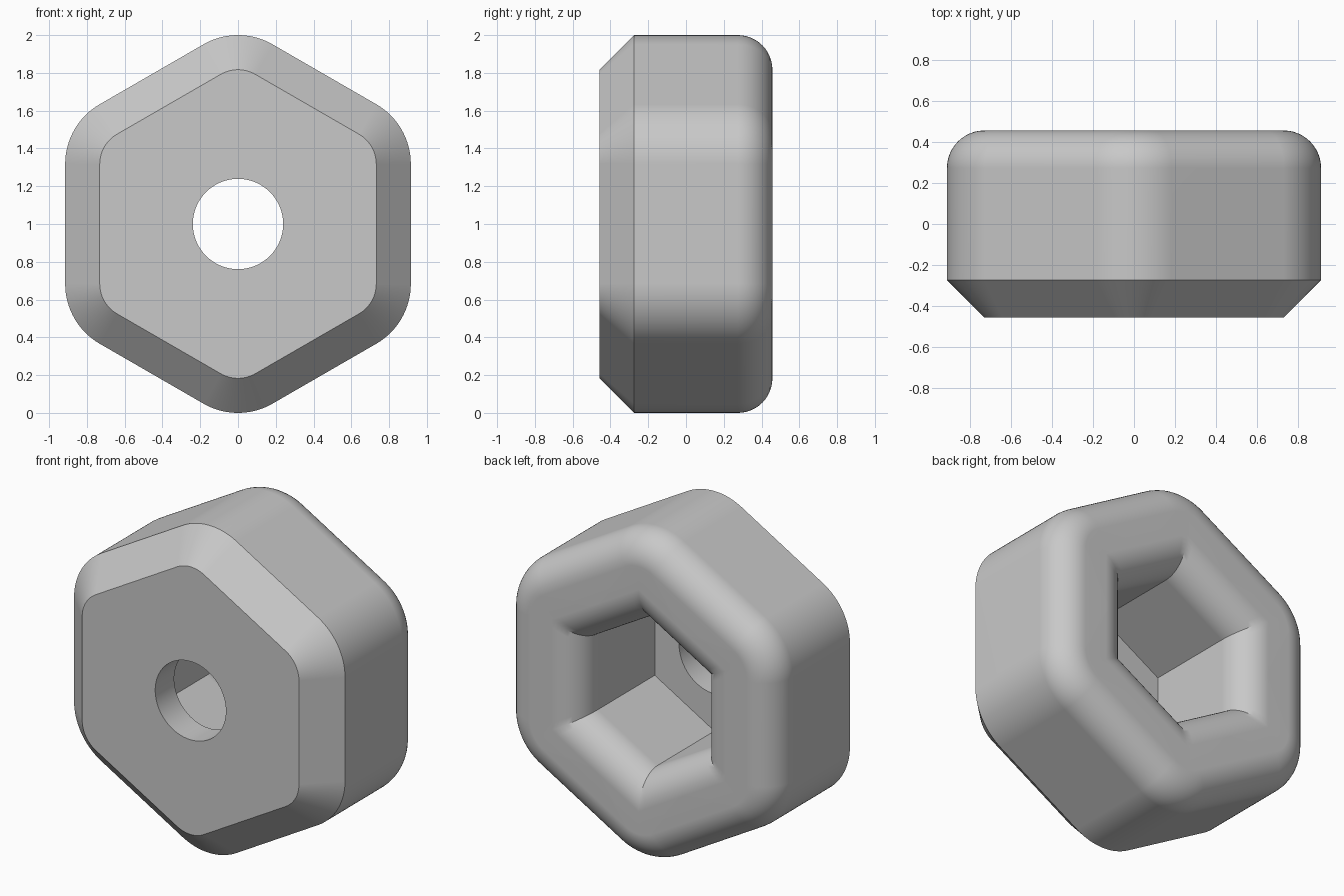
import bpy
import bmesh
from math import sin, cos, pi, radians

cube = bpy.data.objects.get("Cube")
if cube:
    bpy.data.objects.remove(cube, do_unlink=True)

APOTHEM = 0.915      # outer hexagon, centre to flat
CORNER = 0.366       # outer corner radius
HALF = 0.4575        # half depth
EDGE = 0.183         # chamfer, fillet and front wall size
SOCKET = 0.403       # socket, centre to flat
HOLE = 0.239
M = 8                # points on each side of a corner
STEPS = 12           # fillet steps


def directions():
    """Angle of every ring point with its offset from the nearest corner."""
    step = radians(60 / (2 * M + 1))
    for k in range(6):
        corner = pi / 2 + k * pi / 3
        for j in range(-M, M + 1):
            yield corner, j * step, j / M * pi / 6


def rounded_hex(apothem, radius, y):
    reach = (apothem - radius) / cos(pi / 6)
    return [(reach * cos(c) + radius * cos(c + arc), y,
             1 + reach * sin(c) + radius * sin(c + arc))
            for c, _, arc in directions()]


def sharp_hex(apothem, y):
    points = []
    for c, d, _ in directions():
        r = apothem / cos(pi / 6 - abs(d))
        points.append((r * cos(c + d), y, 1 + r * sin(c + d)))
    return points


def circle(radius, y):
    return [(radius * cos(c + d), y, 1 + radius * sin(c + d))
            for c, d, _ in directions()]


quarter = [i / STEPS * pi / 2 for i in range(STEPS + 1)]

# Front hole, flat front and chamfer
rings = [circle(HOLE, -HALF),
         rounded_hex(APOTHEM - EDGE, CORNER - EDGE, -HALF),
         rounded_hex(APOTHEM, CORNER, EDGE - HALF)]
# Outer wall into the rounded back edge
for t in quarter:
    inset = EDGE * (1 - cos(t))
    rings.append(rounded_hex(APOTHEM - inset, CORNER - inset,
                             HALF - EDGE + EDGE * sin(t)))
# Rounded lip of the hexagonal socket
for t in quarter:
    rings.append(sharp_hex(SOCKET + EDGE * (1 - sin(t)),
                           HALF - EDGE + EDGE * cos(t)))
# Socket wall, floor and back end of the hole
rings += [sharp_hex(SOCKET, EDGE - HALF), circle(HOLE, EDGE - HALF)]

# Skin the rings into one closed shell
bm = bmesh.new()
loops = [[bm.verts.new(p) for p in ring] for ring in rings]
for a, b in zip(loops, loops[1:] + loops[:1]):
    for i in range(len(a)):
        n = (i + 1) % len(a)
        bm.faces.new((a[i], a[n], b[n], b[i]))
bmesh.ops.recalc_face_normals(bm, faces=bm.faces[:])

mesh = bpy.data.meshes.new("hex_knob")
bm.to_mesh(mesh)
bm.free()
knob = bpy.data.objects.new("hex_knob", mesh)
bpy.context.collection.objects.link(knob)

# Plain grey material
grey = bpy.data.materials.new("light_grey")
grey.use_nodes = True
colour = (0.58, 0.58, 0.58, 1)
grey.diffuse_color = colour
grey.node_tree.nodes["Principled BSDF"].inputs["Base Color"].default_value = colour
mesh.materials.append(grey)

# Smooth fillets, crisp edges, flat faces
bpy.ops.object.select_all(action='DESELECT')
knob.select_set(True)
bpy.context.view_layer.objects.active = knob
bpy.ops.object.shade_smooth_by_angle(angle=radians(30))
weighted = knob.modifiers.new("flat_face_normals", 'WEIGHTED_NORMAL')
weighted.keep_sharp = True
